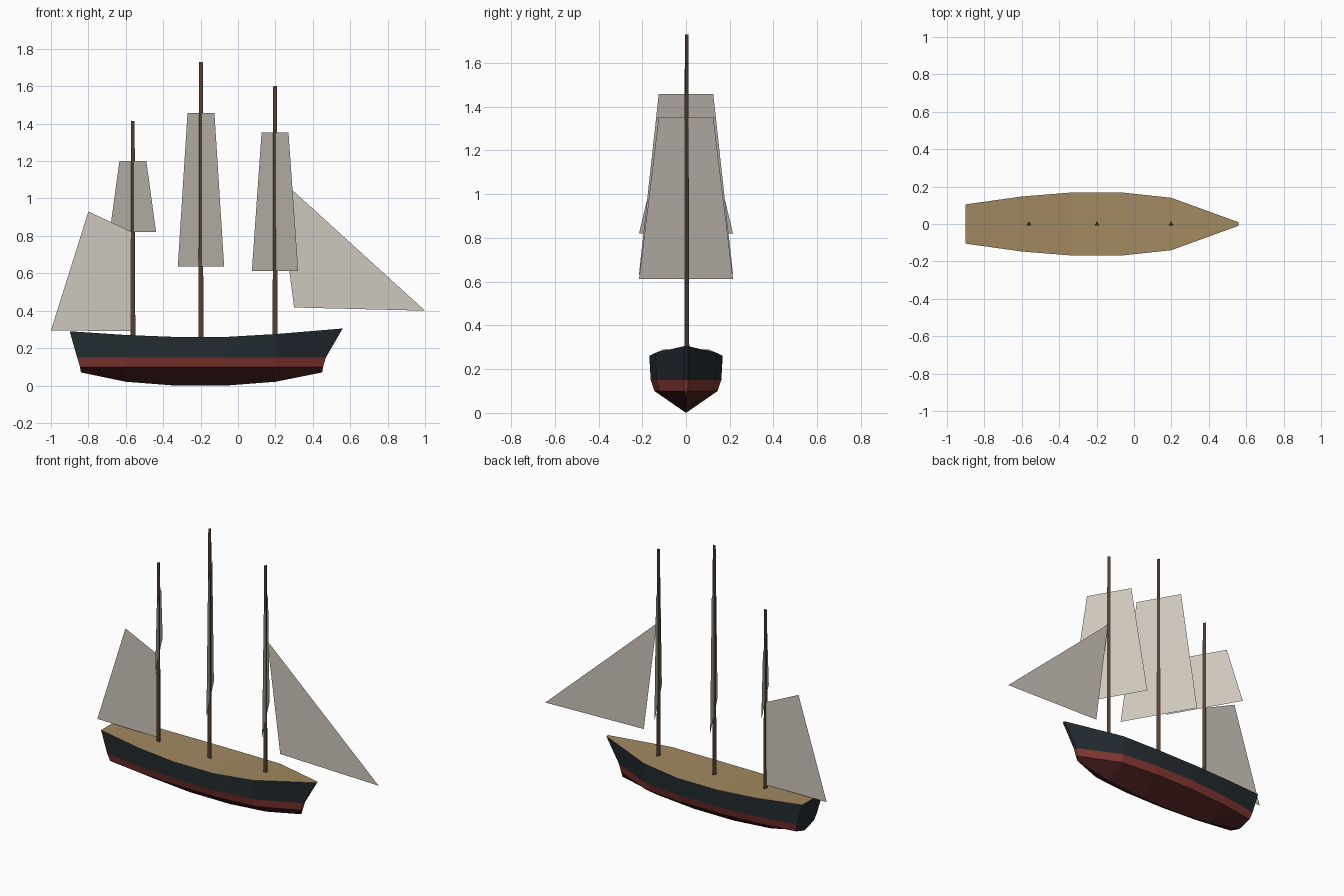
import bpy
import math

if "Cube" in bpy.data.objects:
    bpy.data.objects.remove(bpy.data.objects["Cube"])


def material(name, r, g, b):
    m = bpy.data.materials.new(name)
    m.diffuse_color = (r, g, b, 1)
    m.use_nodes = True
    m.node_tree.nodes["Principled BSDF"].inputs["Base Color"].default_value = m.diffuse_color
    return m


def mesh_object(name, verts, faces, mats, indices=None):
    me = bpy.data.meshes.new(name)
    me.from_pydata(verts, [], faces)
    for m in mats:
        me.materials.append(m)
    if indices:
        me.polygons.foreach_set("material_index", indices)
    me.update()
    ob = bpy.data.objects.new(name, me)
    bpy.context.collection.objects.link(ob)
    return ob


topside = material("black_paint", 0.018, 0.026, 0.032)
stripe = material("red_paint", 0.24, 0.04, 0.032)
bottom = material("dark_red_paint", 0.075, 0.016, 0.015)
wood = material("deck_wood", 0.36, 0.25, 0.12)
spar = material("mast_wood", 0.09, 0.05, 0.03)
canvas = material("canvas", 0.62, 0.58, 0.51)

# Hull stations: x at deck, stripe top, stripe bottom, keel; half width; deck z; keel z
stations = [
    ((-0.90, -0.86, -0.845, -0.84), 0.105, 0.29, 0.07),
    ((-0.60, -0.60, -0.60, -0.60), 0.147, 0.27, 0.02),
    ((-0.34, -0.34, -0.34, -0.34), 0.168, 0.26, 0.0),
    ((-0.06, -0.06, -0.06, -0.06), 0.168, 0.26, 0.0),
    ((0.20, 0.20, 0.20, 0.20), 0.140, 0.275, 0.02),
    ((0.56, 0.47, 0.455, 0.45), 0.009, 0.305, 0.07),
]
verts = []
for xs, w, deck_z, keel_z in stations:
    zs = (deck_z, 0.15, 0.10)
    ws = (w, w * 0.96, w * 0.86)
    verts += [(xs[i], -ws[i], zs[i]) for i in range(3)]
    verts.append((xs[3], 0, keel_z))
    verts += [(xs[i], ws[i], zs[i]) for i in (2, 1, 0)]

faces, idx = [], []
bands = [0, 1, 2, 2, 1, 0]
for s in range(5):
    a, b = s * 7, s * 7 + 7
    for i, band in enumerate(bands):
        faces.append((a + i, a + i + 1, b + i + 1, b + i))
        idx.append(band)
    faces.append((a, b, b + 6, a + 6))      # deck strip
    idx.append(3)

# Transom and stem, all bands
for base, band_mats in ((0, (0, 0, 0)), (35, (0, 1, 2))):
    ends = [(0, 1, 5, 6), (1, 2, 4, 5), (2, 3, 4)]
    for f, m in zip(ends, band_mats):
        f = [base + i for i in f]
        faces.append(f[::-1] if base == 0 else f)
        idx.append(m)
mesh_object("hull", verts, faces, [topside, stripe, bottom, wood], idx)


# Three-sided tapered masts
def mast(name, x, z0, z1):
    vs = []
    for r, z in ((0.015, z0), (0.011, z1)):
        for k in range(3):
            a = math.pi / 2 + k * math.tau / 3
            vs.append((x + r * math.cos(a), r * math.sin(a), z))
    fs = [(k, (k + 1) % 3, (k + 1) % 3 + 3, k + 3) for k in range(3)] + [(3, 4, 5)]
    mesh_object(name, vs, fs, [spar])


# Square sails, braced round at 30 degrees
def square_sail(name, x, z0, z1):
    d = (0.5, -math.sqrt(0.75))
    vs = [(x + d[0] * s, d[1] * s, z)
          for s, z in ((-0.248, z0), (0.248, z0), (0.144, z1), (-0.144, z1))]
    mesh_object(name, vs, [(0, 1, 2, 3)], [canvas])


for name, x, deck, top, s0, s1 in (
        ("mizzen", -0.562, 0.26, 1.415, 0.82, 1.20),
        ("main", -0.198, 0.25, 1.73, 0.635, 1.457),
        ("fore", 0.198, 0.265, 1.60, 0.612, 1.352)):
    mast(name + "_mast", x, deck, top)
    square_sail(name + "_square_sail", x, s0, s1)


# Fore-and-aft sails on the centreline
def flat_sail(name, pts):
    mesh_object(name, [(x, 0, z) for x, z in pts], [tuple(range(len(pts)))], [canvas])


flat_sail("gaff_sail", [(-1.0, 0.295), (-0.565, 0.29), (-0.565, 0.82), (-0.80, 0.93)])
flat_sail("jib_sail", [(0.30, 0.417), (1.0, 0.40), (0.208, 1.12)])
